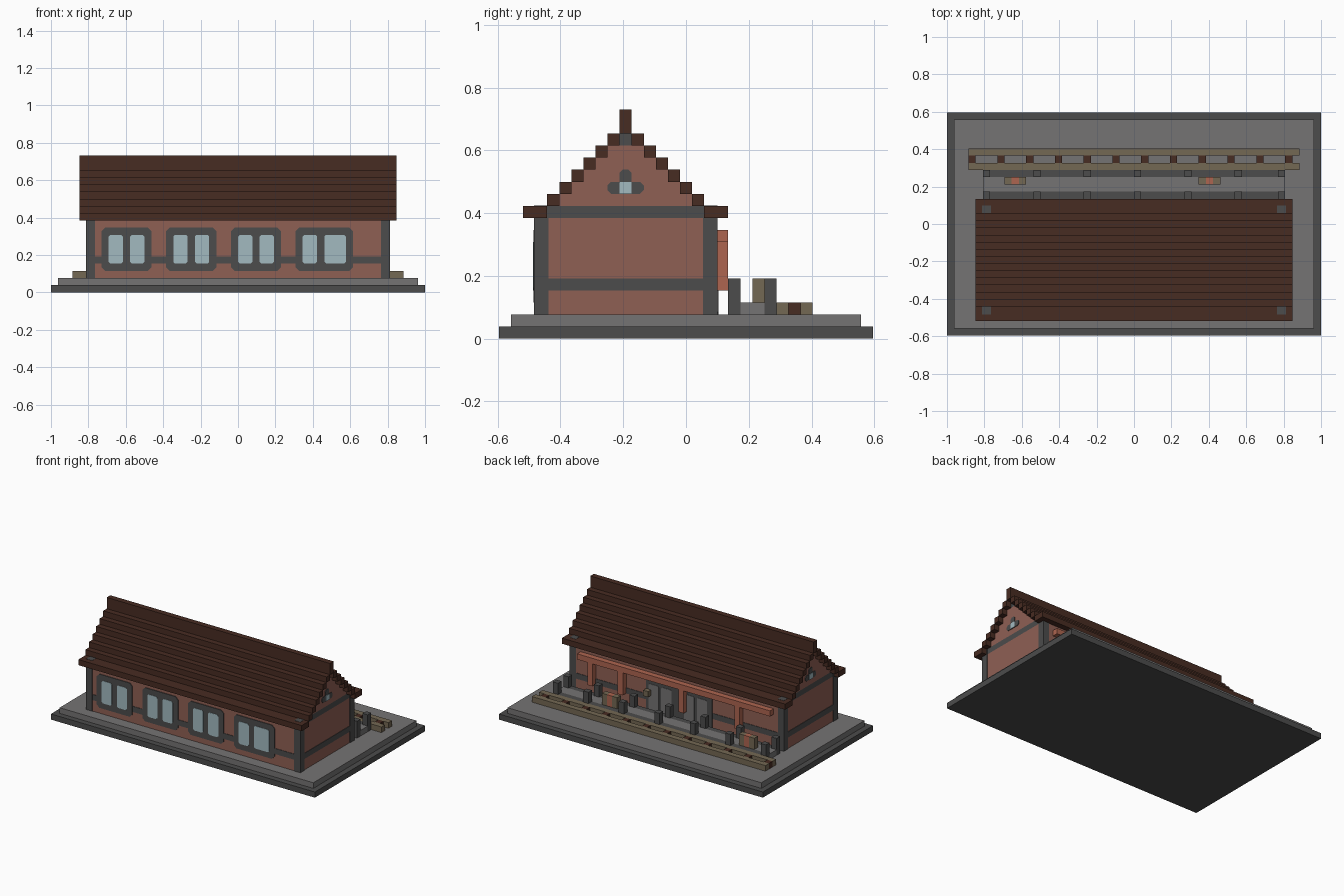
import bpy
import bmesh
from mathutils import Vector

U = 1 / 26                      # one block
ORIGIN = Vector((-26, -15.5, 0))

if "Cube" in bpy.data.objects:
    bpy.data.objects.remove(bpy.data.objects["Cube"], do_unlink=True)


def material(name, r, g, b):
    m = bpy.data.materials.new(name)
    m.use_nodes = True
    m.diffuse_color = (r, g, b, 1)
    bsdf = next(n for n in m.node_tree.nodes if n.type == 'BSDF_PRINCIPLED')
    bsdf.inputs["Base Color"].default_value = (r, g, b, 1)
    bsdf.inputs["Roughness"].default_value = 0.9
    return m


DARK = material("dark_stone", .072, .072, .072)
GREY = material("light_stone", .178, .172, .172)
BRICK = material("brick", .275, .115, .088)
BROWN = material("roof_brown", .064, .025, .016)
ORANGE = material("orange_wood", .42, .13, .08)
TAN = material("tan_wood", .175, .139, .087)
GLASS = material("pale_glass", .36, .49, .53)


def finish(name, bm, mat):
    for v in bm.verts:
        v.co = (v.co + ORIGIN) * U
    bmesh.ops.recalc_face_normals(bm, faces=bm.faces)
    mesh = bpy.data.meshes.new(name)
    bm.to_mesh(mesh)
    bm.free()
    mesh.materials.append(mat)
    obj = bpy.data.objects.new(name, mesh)
    bpy.context.collection.objects.link(obj)
    return obj


def blocks(name, mat, *boxes):
    """Boxes given as x0, x1, y0, y1, z0, z1 in block units."""
    bm = bmesh.new()
    for x0, x1, y0, y1, z0, z1 in boxes:
        verts = bmesh.ops.create_cube(bm, size=1)["verts"]
        for v in verts:
            v.co = ((x0 + x1) / 2 + v.co.x * (x1 - x0),
                    (y0 + y1) / 2 + v.co.y * (y1 - y0),
                    (z0 + z1) / 2 + v.co.z * (z1 - z0))
    return finish(name, bm, mat)


def plate(name, mat, place, u0, u1, v0, v1, lift=.08, c=.35):
    """Thin panel with clipped corners, put on a wall by the place function."""
    outline = [(u0 + c, v0), (u1 - c, v0), (u1, v0 + c), (u1, v1 - c),
               (u1 - c, v1), (u0 + c, v1), (u0, v1 - c), (u0, v0 + c)]
    bm = bmesh.new()
    low = [bm.verts.new(place(u, v, 0)) for u, v in outline]
    top = [bm.verts.new(place(u, v, lift)) for u, v in outline]
    bm.faces.new(low)
    bm.faces.new(top)
    for k in range(len(outline)):
        n = (k + 1) % len(outline)
        bm.faces.new((low[k], low[n], top[n], top[k]))
    return finish(name, bm, mat)


def on_front(u, v, d):
    return (u, 3 - d, v)


def on_back(u, v, d):
    return (u, 18 + d, v)


def on_right_end(u, v, d):
    return (47 + d, u, v)


def on_left_end(u, v, d):
    return (5 - d, u, v)


# Ground slabs
blocks("base", DARK, (0, 52, 0, 31, 0, 1))
blocks("pavement", GREY, (1, 51, 1, 30, 1, 2))

# Walls, gables and corner posts
blocks("walls", BRICK, (5, 47, 3, 18, 2, 10))
blocks("gables", BRICK, *[(5, 47, 5 + k, 16 - k, 11 + k, 12 + k) for k in range(5)])
blocks("gable_beams", DARK, (5, 47, 4, 17, 10, 11), (5, 47, 10, 11, 16, 17))
e = .1
blocks("corner_posts", DARK, *[(x - e, x + 1 + e, y - e, y + 1 + e, 2, 11.04)
                               for x in (5, 46) for y in (3, 17)])

# Stepped roof with eaves and ridge
steps = [(4, 48, 2, 4, 10, 11), (4, 48, 17, 19, 10, 11), (4, 48, 10, 11, 17, 19)]
for k in range(6):
    for y in (4 + k, 16 - k):
        steps.append((4, 48, y, y + 1, 11 + k, 12 + k))
blocks("roof", BROWN, *steps)

# Timber bands round the walls
plate("front_band", DARK, on_front, 5, 47, 4, 5, c=.01)
plate("back_band", DARK, on_back, 5, 47, 4, 5, c=.01)

# Front windows: frame start, then the widths of its two panes
for n, (x, first, second) in enumerate(((7, 2, 2), (16, 2, 2), (25, 2, 2), (34, 2, 3))):
    tag = f"front_window_{n + 1}"
    end = x + first + second + 3
    plate(tag + "_frame", DARK, on_front, x, end, 3, 9, .12, .5)
    plate(tag + "_pane_a", GLASS, on_front, x + 1, x + 1 + first, 4, 8, .18, .25)
    plate(tag + "_pane_b", GLASS, on_front, end - 1 - second, end - 1, 4, 8, .18, .25)

# End walls: band and small gable window
for side, place in (("right", on_right_end), ("left", on_left_end)):
    plate(side + "_band", DARK, place, 3, 18, 4, 5, c=.01)
    plate(side + "_gable_sill", DARK, place, 9, 12, 12, 13, .1, .3)
    plate(side + "_gable_cap", DARK, place, 10, 11, 12.6, 14, .12, .25)
    plate(side + "_gable_pane", GLASS, place, 10, 11, 12, 13, .18, .05)

# Back doors
plate("door_surround", DARK, on_back, 19, 32, 2, 8, .12, .4)
for n, x in enumerate((20, 22.5, 27, 29.5)):
    plate(f"door_leaf_{n + 1}", GREY, on_back, x, x + 2, 2, 7, .18, .2)
blocks("door_lamp", TAN, (31, 32, 18, 19, 5, 6))

# Wooden canopy beam and its uprights
blocks("canopy_beam", ORANGE, (7, 45, 18, 19, 8, 9))
blocks("canopy_posts", ORANGE, *[(x, x + 1, 18, 19, 4, 8) for x in (13, 24, 36, 42)])

# Raised platform with kerbs and bollards
blocks("platform", GREY, (5, 47, 20, 22, 2, 3))
blocks("kerbs", DARK, (5, 47, 19, 20, 2, 3), (5, 47, 22, 23, 2, 3))
blocks("bollards", DARK, *[(x, x + 1, y, y + 1, 3, 5)
                           for x in (5, 12, 19, 26, 33, 40, 46) for y in (19, 22)])

# Benches on the platform
for n, x in enumerate((8, 35)):
    blocks(f"bench_{n + 1}_ends", TAN, (x, x + 1, 21, 22, 3, 5), (x + 2, x + 3, 21, 22, 3, 5))
    blocks(f"bench_{n + 1}_seat", ORANGE, (x + 1, x + 2, 21, 22, 3, 5))

# Track
blocks("rails", TAN, (3, 49, 23, 24, 2, 3), (3, 49, 25, 26, 2, 3))
blocks("sleepers", BROWN, *[(x, x + 1, 24, 25, 2, 3) for x in range(3, 49, 4)])
